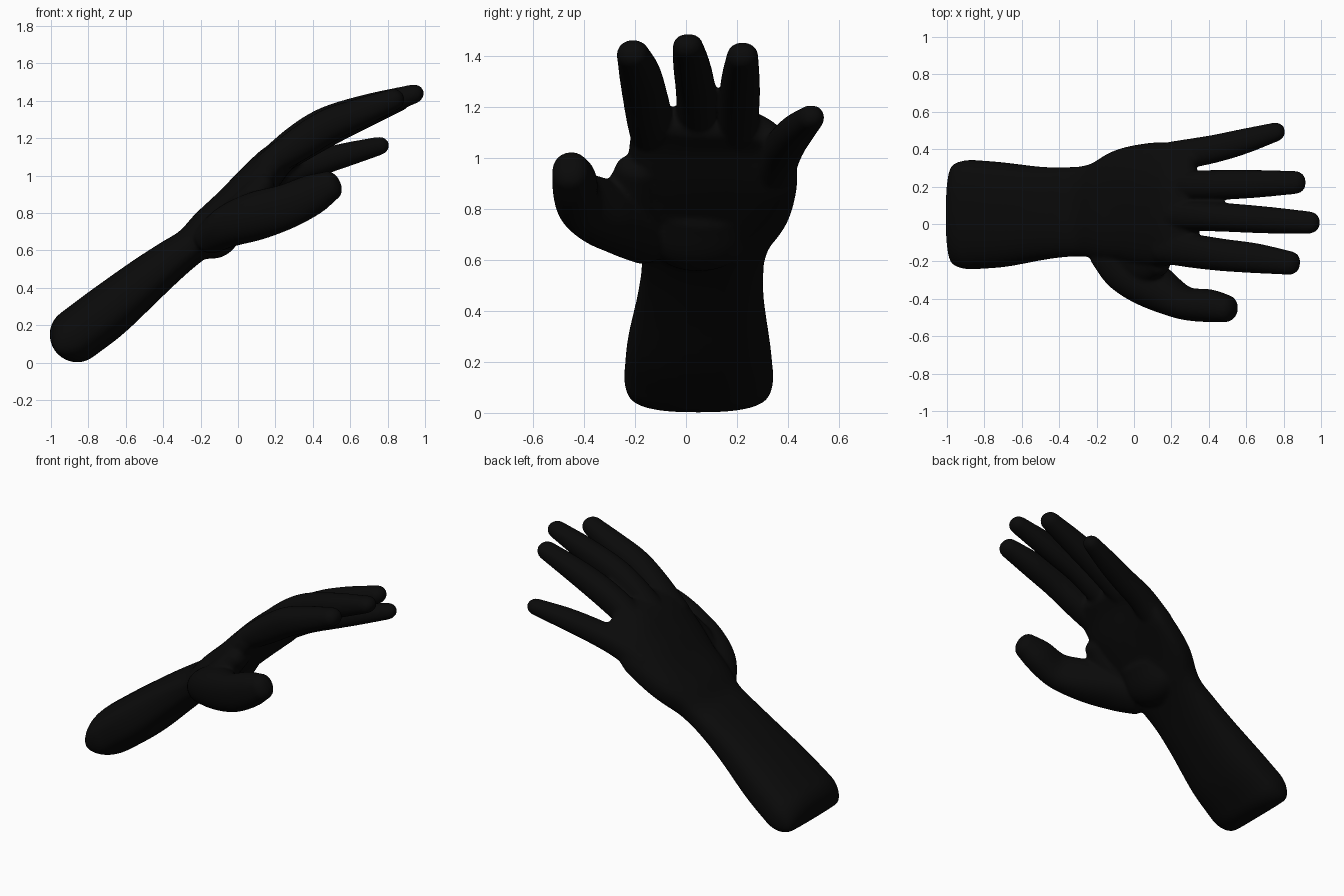
import bpy, bmesh, math
from mathutils import Vector

if "Cube" in bpy.data.objects:
    bpy.data.objects.remove(bpy.data.objects["Cube"])

skin = bpy.data.materials.new("black")
skin.diffuse_color = (0.003, 0.003, 0.003, 1)
skin.use_nodes = True
skin.node_tree.nodes["Principled BSDF"].inputs["Base Color"].default_value = skin.diffuse_color


def spline(keys, steps=5):
    """Catmull-Rom through tuples (x, y, z, half_width, half_thickness)."""
    k = [Vector(p) for p in keys]
    k = [k[0] * 2 - k[1]] + k + [k[-1] * 2 - k[-2]]
    out = []
    for a, b, c, d in zip(k, k[1:], k[2:], k[3:]):
        for i in range(steps):
            t = i / steps
            out.append(0.5 * (2 * b + (c - a) * t + (2 * a - 5 * b + 4 * c - d) * t * t
                              + (3 * b - a - 3 * c + d) * t ** 3))
    return out + [k[-2]]


def tube(bm, keys, power=2.0, start_cap=0.05, end_cap=0.06, droop=0.0, side_inset=1.0, n=36):
    """Loft rounded sections along a path, with domed ends."""
    pts = spline(keys)
    rings = []
    for i, p in enumerate(pts):
        d = (pts[min(i + 1, len(pts) - 1)] - pts[max(i - 1, 0)])
        d = Vector(d[:3]).normalized()
        rings.append((Vector(p[:3]), d, p[3], p[4]))

    def dome(ring, length, side):
        c, d, w, t = ring
        out = []
        for j in range(1, 8):
            a = j / 7 * math.radians(84)
            # ends shrink by a fixed inset so wide ends stay flat
            inset = min(w, t) * (1 - math.cos(a))
            out.append((c + d * length * math.sin(a), d, w - inset * side, t - inset))
        return out

    rings = dome(rings[0], -start_cap, side_inset)[::-1] + rings + dome(rings[-1], end_cap, 1)
    loops = []
    for c, d, w, t in rings:
        side = (Vector((0, 1, 0)) - d * d.y).normalized()
        up = d.cross(side)
        loop = []
        for j in range(n):
            a = 2 * math.pi * j / n
            ca, sa = math.cos(a), math.sin(a)
            v = c + side * w * math.copysign(abs(ca) ** (2 / power), ca) \
                + up * t * math.copysign(abs(sa) ** (2 / power), sa)
            v.z -= droop * max(0, v.y - 0.16) ** 2 * min(1, max(0, (v.x + 0.15) / 0.3))
            loop.append(bm.verts.new(v))
        loops.append(loop)
    faces = [bm.faces.new(loops[0]), bm.faces.new(loops[-1][::-1])]
    for l, m in zip(loops, loops[1:]):
        for j in range(n):
            k = (j + 1) % n
            faces.append(bm.faces.new((l[j], m[j], m[k], l[k])))
    bmesh.ops.recalc_face_normals(bm, faces=faces)


bm = bmesh.new()

# forearm, wrist and palm
tube(bm, [(-.865, .05, .145, .293, .146), (-.70, .05, .27, .28, .145),
          (-.50, .057, .435, .25, .126), (-.36, .064, .545, .24, .11),
          (-.25, .068, .625, .245, .10), (-.15, .075, .715, .275, .112),
          (-.03, .10, .83, .31, .11), (.10, .105, .965, .33, .108),
          (.20, .108, 1.075, .325, .095), (.29, .112, 1.135, .29, .075)],
     power=2.6, start_cap=.14, end_cap=.05, droop=1.2, side_inset=.4)

# heel of the palm
tube(bm, [(-.19, .05, .635, .15, .085), (-.11, .05, .67, .19, .105),
          (-.02, .06, .77, .18, .085)], start_cap=.06)

# index, middle, ring and little finger
fingers = [
    [(.15, -.12, 1.05, .09, .07), (.32, -.145, 1.165, .09, .088), (.48, -.166, 1.265, .086, .09),
     (.65, -.183, 1.335, .08, .078), (.83, -.208, 1.405, .064, .058)],
    [(.15, .045, 1.06, .08, .07), (.32, .043, 1.185, .08, .088), (.48, .036, 1.28, .077, .09),
     (.70, .022, 1.36, .072, .077), (.935, .008, 1.435, .06, .052)],
    [(.14, .20, 1.03, .08, .07), (.32, .205, 1.15, .08, .085), (.48, .21, 1.24, .08, .085),
     (.66, .215, 1.32, .074, .074), (.86, .222, 1.398, .062, .055)],
    [(.08, .33, .92, .09, .08), (.25, .368, 1.01, .08, .08), (.42, .40, 1.065, .075, .072),
     (.58, .44, 1.112, .068, .064), (.75, .49, 1.157, .052, .05)],
]
for keys in fingers:
    tube(bm, keys, power=2.2)

# thumb with its fleshy base
tube(bm, [(-.14, -.13, .675, .12, .09), (-.04, -.235, .735, .135, .115),
          (.10, -.33, .785, .125, .13), (.26, -.42, .835, .09, .12),
          (.40, -.437, .90, .088, .108), (.49, -.452, .945, .074, .082)],
     power=2.2, end_cap=.06)
# web between thumb and palm
tube(bm, [(-.08, -.13, .74, .11, .08), (.04, -.20, .845, .115, .08), (.13, -.19, .95, .09, .07)])

mesh = bpy.data.meshes.new("hand")
bm.to_mesh(mesh)
bm.free()
mesh.materials.append(skin)
hand = bpy.data.objects.new("hand", mesh)
bpy.context.collection.objects.link(hand)

# fuse the parts into one smooth skin
remesh = hand.modifiers.new("fuse", 'REMESH')
remesh.mode = 'VOXEL'
remesh.voxel_size = 0.010
remesh.use_smooth_shade = True
smooth = hand.modifiers.new("soften", 'SMOOTH')
smooth.factor = 0.5
smooth.iterations = 12
